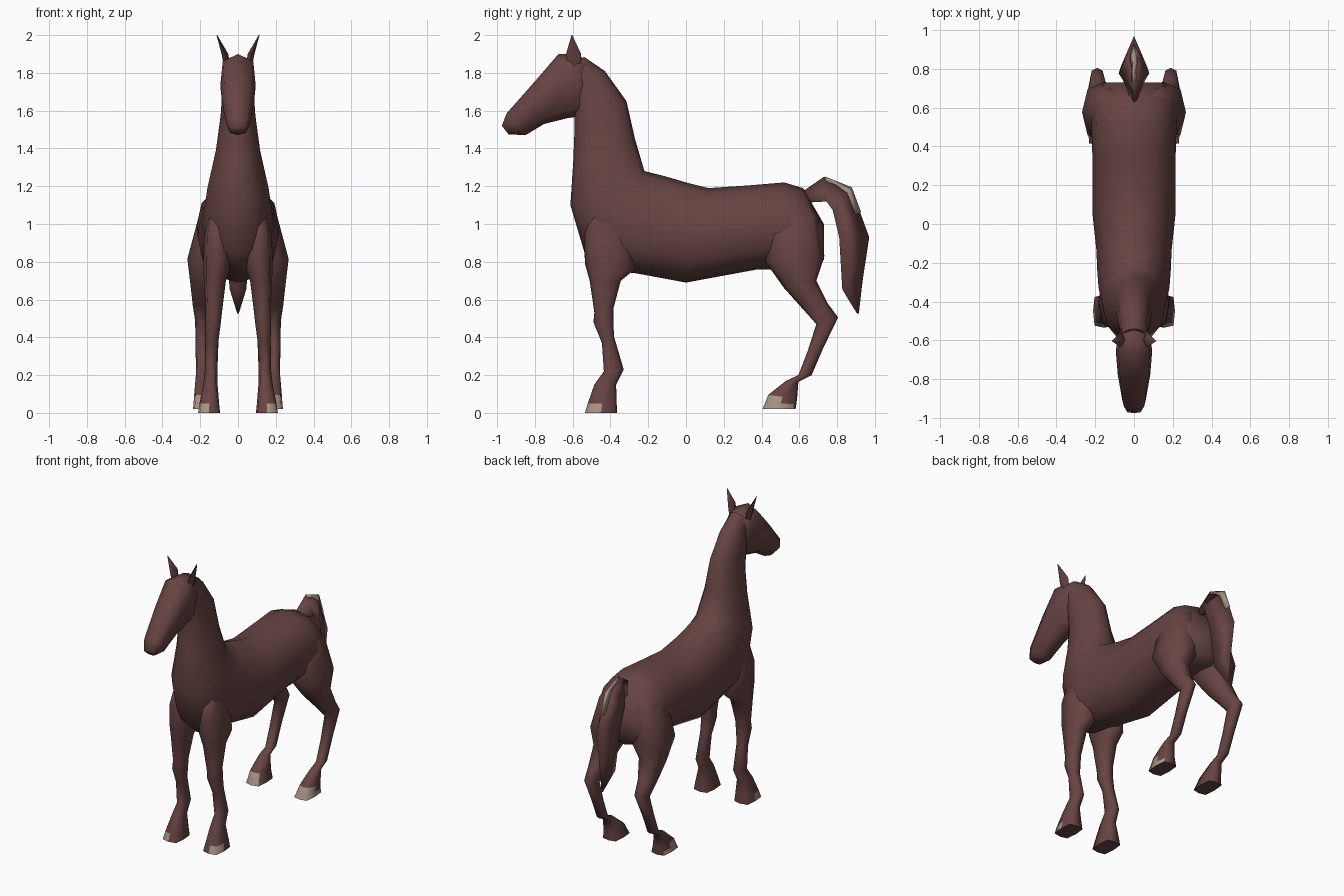
import bpy, bmesh, math


def material(name, color):
    m = bpy.data.materials.new(name)
    m.diffuse_color = (*color, 1.0)
    return m


BROWN = material("chestnut_brown", (0.134, 0.057, 0.055))
TAN = material("pale_tan", (0.40, 0.295, 0.235))


def power(v, e):
    return math.copysign(abs(v) ** e, v) if abs(v) > 1e-6 else 0.0


def loft(name, stations, sides=8, e=0.85, taper=0.0, mats=(BROWN,), mirror=False,
         tan_rule=None, angle=75):
    """Skin rings; a station is (y, z of one edge, y, z of the other, centre x,
    half width, optional squareness)."""
    bm = bmesh.new()
    rings = []
    for y1, z1, y2, z2, cx, w, *own in stations:
        ring = []
        p = own[0] if own else e
        for i in range(sides):
            t = 2 * math.pi * i / sides
            u, v = power(math.cos(t), p), power(math.sin(t), p)
            ring.append(bm.verts.new((cx + w * v * (1 + taper * u),
                                      (y1 + y2) / 2 + (y1 - y2) / 2 * u,
                                      (z1 + z2) / 2 + (z1 - z2) / 2 * u)))
        rings.append(ring)
    for a, b in zip(rings, rings[1:]):
        for i in range(sides):
            j = (i + 1) % sides
            bm.faces.new((a[i], a[j], b[j], b[i]))
    bm.faces.new(rings[0])
    bm.faces.new(rings[-1])
    bmesh.ops.recalc_face_normals(bm, faces=bm.faces[:])
    bm.normal_update()
    for f in bm.faces:
        if tan_rule and tan_rule(f.calc_center_median(), f.normal):
            f.material_index = 1
    me = bpy.data.meshes.new(name)
    bm.to_mesh(me)
    bm.free()
    for m in mats:
        me.materials.append(m)
    me.shade_smooth()
    me.set_sharp_from_angle(angle=math.radians(angle))
    ob = bpy.data.objects.new(name, me)
    bpy.context.collection.objects.link(ob)
    if mirror:
        mod = ob.modifiers.new("mirror", 'MIRROR')
        mod.use_mirror_merge = False
    return ob


# Neck flowing into the barrel and rump
loft("body", [
    (-0.54, 1.885, -0.62, 1.80, 0, 0.06),
    (-0.43, 1.81, -0.59, 1.60, 0, 0.083),
    (-0.315, 1.65, -0.59, 1.50, 0, 0.092),
    (-0.27, 1.45, -0.597, 1.33, 0, 0.117),
    (-0.22, 1.28, -0.612, 1.10, 0, 0.162),
    (-0.12, 1.255, -0.535, 0.84, 0, 0.183),
    (-0.06, 1.238, -0.44, 0.755, 0, 0.189),
    (0.00, 1.22, -0.27, 0.74, 0, 0.194),
    (0.12, 1.19, 0.00, 0.69, 0, 0.215),
    (0.34, 1.205, 0.38, 0.76, 0, 0.215),
    (0.52, 1.22, 0.54, 0.76, 0, 0.22),
    (0.62, 1.19, 0.67, 0.76, 0, 0.21),
    (0.73, 1.00, 0.73, 0.81, 0, 0.15),
], sides=12, e=0.93)

# Wedge shaped head, broad cheeks and narrow muzzle
loft("head", [
    (-0.53, 1.87, -0.50, 1.62, 0, 0.062),
    (-0.585, 1.90, -0.56, 1.57, 0, 0.082),
    (-0.675, 1.90, -0.63, 1.56, 0, 0.094),
    (-0.80, 1.755, -0.75, 1.53, 0, 0.084),
    (-0.95, 1.585, -0.85, 1.47, 0, 0.062),
    (-0.975, 1.52, -0.94, 1.475, 0, 0.04),
], e=0.75, taper=0.15)

# Pointed ears
loft("ears", [
    (-0.555, 1.83, -0.63, 1.83, 0.058, 0.016),
    (-0.555, 1.90, -0.635, 1.90, 0.069, 0.018),
    (-0.602, 2.00, -0.606, 2.00, 0.112, 0.002),
], sides=4, e=1, mirror=True)

# Front legs, square hooves pale at the outer front corner
loft("front_legs", [
    (-0.30, 1.08, -0.50, 1.08, 0.10, 0.050),
    (-0.28, 0.93, -0.54, 0.93, 0.110, 0.070),
    (-0.27, 0.76, -0.535, 0.79, 0.112, 0.072),
    (-0.345, 0.70, -0.51, 0.70, 0.122, 0.058),
    (-0.385, 0.55, -0.485, 0.53, 0.128, 0.044),
    (-0.385, 0.47, -0.490, 0.48, 0.133, 0.042),
    (-0.38, 0.40, -0.445, 0.37, 0.138, 0.035),
    (-0.33, 0.23, -0.435, 0.22, 0.142, 0.033),
    (-0.37, 0.15, -0.485, 0.15, 0.146, 0.038),
    (-0.367, 0.05, -0.52, 0.05, 0.152, 0.052, 0.5),
    (-0.365, 0.00, -0.535, 0.00, 0.153, 0.058, 0.4),
], e=0.8, mats=(BROWN, TAN), mirror=True,
    tan_rule=lambda c, n: c.z < 0.05 and n.y < -0.02 and n.x > 0.02 and n.z > -0.5)

# Hind legs with broad thighs, angled hocks and a pale hoof rim
loft("hind_legs", [
    (0.64, 1.14, 0.48, 1.14, 0.08, 0.050),
    (0.70, 1.04, 0.44, 1.04, 0.125, 0.083),
    (0.733, 0.83, 0.42, 0.80, 0.15, 0.118),
    (0.69, 0.70, 0.52, 0.66, 0.172, 0.080),
    (0.75, 0.58, 0.605, 0.565, 0.187, 0.053),
    (0.805, 0.505, 0.69, 0.47, 0.19, 0.037),
    (0.725, 0.34, 0.645, 0.33, 0.192, 0.032),
    (0.665, 0.20, 0.595, 0.20, 0.192, 0.031),
    (0.595, 0.165, 0.53, 0.17, 0.192, 0.034),
    (0.588, 0.075, 0.435, 0.095, 0.188, 0.045, 0.6),
    (0.584, 0.045, 0.42, 0.055, 0.185, 0.050, 0.5),
    (0.58, 0.02, 0.405, 0.02, 0.183, 0.055, 0.4),
], e=0.8, mats=(BROWN, TAN), mirror=True,
    tan_rule=lambda c, n: n.z > -0.5 and (n.x > -0.05 or n.y < -0.5) and
    ((c.z < 0.085 and n.y < -0.02) or (c.z < 0.045 and n.x > 0.6)))

# Arched tail, ridged outside and broad inside, tapering to a point
loft("tail", [
    (0.60, 1.16, 0.64, 1.11, 0, 0.015),
    (0.73, 1.25, 0.745, 1.11, 0, 0.06),
    (0.875, 1.19, 0.77, 1.065, 0, 0.082),
    (0.97, 0.93, 0.80, 0.93, 0, 0.070),
    (0.935, 0.70, 0.82, 0.65, 0, 0.045),
    (0.915, 0.525, 0.905, 0.525, 0, 0.004),
], sides=3, e=0.2, angle=140)

# Thin pale streak hugging the tail ridge
loft("tail_streak", [
    (0.735, 1.252, 0.74, 1.225, 0, 0.015),
    (0.80, 1.226, 0.795, 1.205, 0, 0.011),
    (0.878, 1.194, 0.85, 1.163, 0, 0.022),
    (0.927, 1.063, 0.895, 1.05, 0, 0.016),
], sides=3, e=0.2, mats=(TAN,), angle=140)
